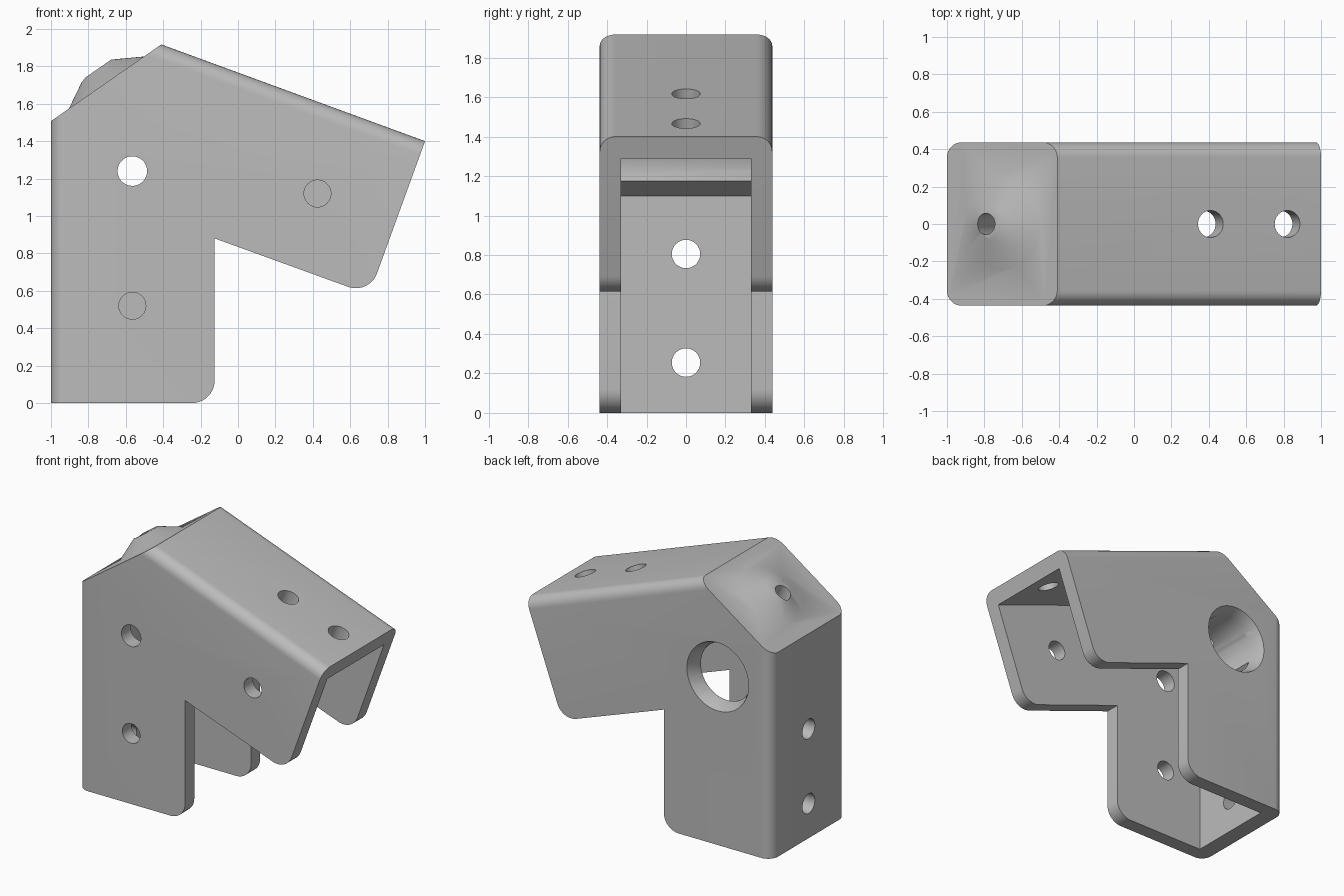
import bpy, bmesh, math
from mathutils import Vector

if "Cube" in bpy.data.objects:
    bpy.data.objects.remove(bpy.data.objects["Cube"], do_unlink=True)

HALF = 0.437                      # half width
INNER = 0.33                      # half width of the channel
ARM = math.radians(-20)
along = Vector((math.cos(ARM), 0, math.sin(ARM)))
arm_up = Vector((-math.sin(ARM), 0, math.cos(ARM)))
cap_mid = Vector((-0.705, 0, 1.715))
cap_up = Vector((-0.571, 0, 0.821)).normalized()
bore = Vector((-0.565, 0, 1.24))
back = Vector((0, 1, 0))

grey = bpy.data.materials.new("mid grey")
grey.use_nodes = True
colour = (0.5, 0.5, 0.5, 1)
grey.diffuse_color = colour
grey.node_tree.nodes["Principled BSDF"].inputs["Base Color"].default_value = colour


def to_object(bm, name):
    bmesh.ops.recalc_face_normals(bm, faces=bm.faces)
    mesh = bpy.data.meshes.new(name)
    bm.to_mesh(mesh)
    bm.free()
    mesh.materials.append(grey)
    ob = bpy.data.objects.new(name, mesh)
    bpy.context.collection.objects.link(ob)
    return ob


def prism(points, half):
    """Extrude an xz outline symmetrically along y."""
    bm = bmesh.new()
    face = bm.faces.new([bm.verts.new((x, -half, z)) for x, z in points])
    new = bmesh.ops.extrude_face_region(bm, geom=[face])["geom"]
    bmesh.ops.translate(bm, vec=(0, 2 * half, 0),
                        verts=[v for v in new if isinstance(v, bmesh.types.BMVert)])
    return bm


def rod(name, start, end, r1, r2=None, sides=48):
    """Cylinder or cone between two points."""
    axis = end - start
    bm = bmesh.new()
    bmesh.ops.create_cone(bm, cap_ends=True, segments=sides, radius1=r1,
                          radius2=r1 if r2 is None else r2, depth=axis.length)
    turn = axis.to_track_quat('Z', 'Y').to_matrix()
    bmesh.ops.rotate(bm, matrix=turn, verts=bm.verts)
    bmesh.ops.translate(bm, vec=(start + end) / 2, verts=bm.verts)
    return to_object(bm, name)


def combine(ob, tool, operation='DIFFERENCE'):
    mod = ob.modifiers.new("combine", 'BOOLEAN')
    mod.operation, mod.solver, mod.object = operation, 'EXACT', tool
    bpy.context.view_layer.objects.active = ob
    bpy.ops.object.modifier_apply(modifier=mod.name)
    bpy.data.objects.remove(tool, do_unlink=True)


# Outer body: leg and tilted arm in one outline
outline = [(-1, 0), (-0.125, 0), (-0.125, 0.88), (0.702, 0.58),
           (1, 1.40), (-0.41, 1.917), (-1, 1.507)]
bm = prism(outline, HALF)


def cross_edges(x, z):
    return [e for e in bm.edges
            if all(abs(v.co.x - x) + abs(v.co.z - z) < 0.01 for v in e.verts)]


def side_edges(a, b):
    ends = {(round(p[0], 2), round(p[1], 2)) for p in (a, b)}
    return [e for e in bm.edges
            if {(round(v.co.x, 2), round(v.co.z, 2)) for v in e.verts} == ends]


# Rounded long outer edges, then rounded free corners
bmesh.ops.bevel(bm, geom=side_edges(outline[0], outline[6]) + side_edges(outline[4], outline[5]),
                offset=0.08, segments=8, profile=0.5, affect='EDGES')
bmesh.ops.bevel(bm, geom=cross_edges(*outline[1]) + cross_edges(*outline[3]),
                offset=0.12, segments=10, profile=0.5, affect='EDGES')
bracket = to_object(bm, "angle_bracket")

# Open channel, leaving a solid block behind the cap
channel = [(-0.876, -0.2), (-0.876, 1.10), (-0.067, 1.662),
           (1.3, 1.165), (1.3, -0.2)]
combine(bracket, to_object(prism(channel, INNER), "channel_cutter"))

# Conical boss on the sloped cap
slope = (0.24 - 0.091) / 0.084
sink = 0.04
boss = rod("boss", cap_mid - cap_up * sink, cap_mid + cap_up * 0.084,
           0.24 + sink * slope, 0.091, 64)
combine(bracket, boss, 'UNION')

# Large bore with tapered mouth, entering from the rear wall
combine(bracket, rod("bore_cutter", bore - back * INNER, bore + back * 0.6, 0.213, sides=64))
combine(bracket, rod("mouth_cutter", bore + back * 0.34, bore + back * 0.45, 0.21, 0.257, 64))

# Set screw hole from the boss into the bore
combine(bracket, rod("screw_cutter", bore + cap_up * 0.05, cap_mid + cap_up * 0.3, 0.057))

# Holes in the front wall
for x, z, r in ((-0.565, 1.24, 0.079), (-0.565, 0.52, 0.072), (0.425, 1.12, 0.072)):
    p = Vector((x, 0, z))
    combine(bracket, rod("front_cutter", p - back * 0.6, p - back * 0.2, r))

# Holes in the back of the leg
for z in (0.255, 0.805):
    combine(bracket, rod("leg_cutter", Vector((-1.2, 0, z)), Vector((-0.7, 0, z)), 0.072))

# Holes in the top of the arm
for d in (0.873, 1.31):
    p = Vector((outline[5][0], 0, outline[5][1])) + along * d
    combine(bracket, rod("arm_cutter", p - arm_up * 0.25, p + arm_up * 0.2, 0.072))

bpy.ops.object.select_all(action='DESELECT')
bracket.select_set(True)
bpy.context.view_layer.objects.active = bracket
bpy.ops.object.shade_smooth_by_angle(angle=math.radians(30))
